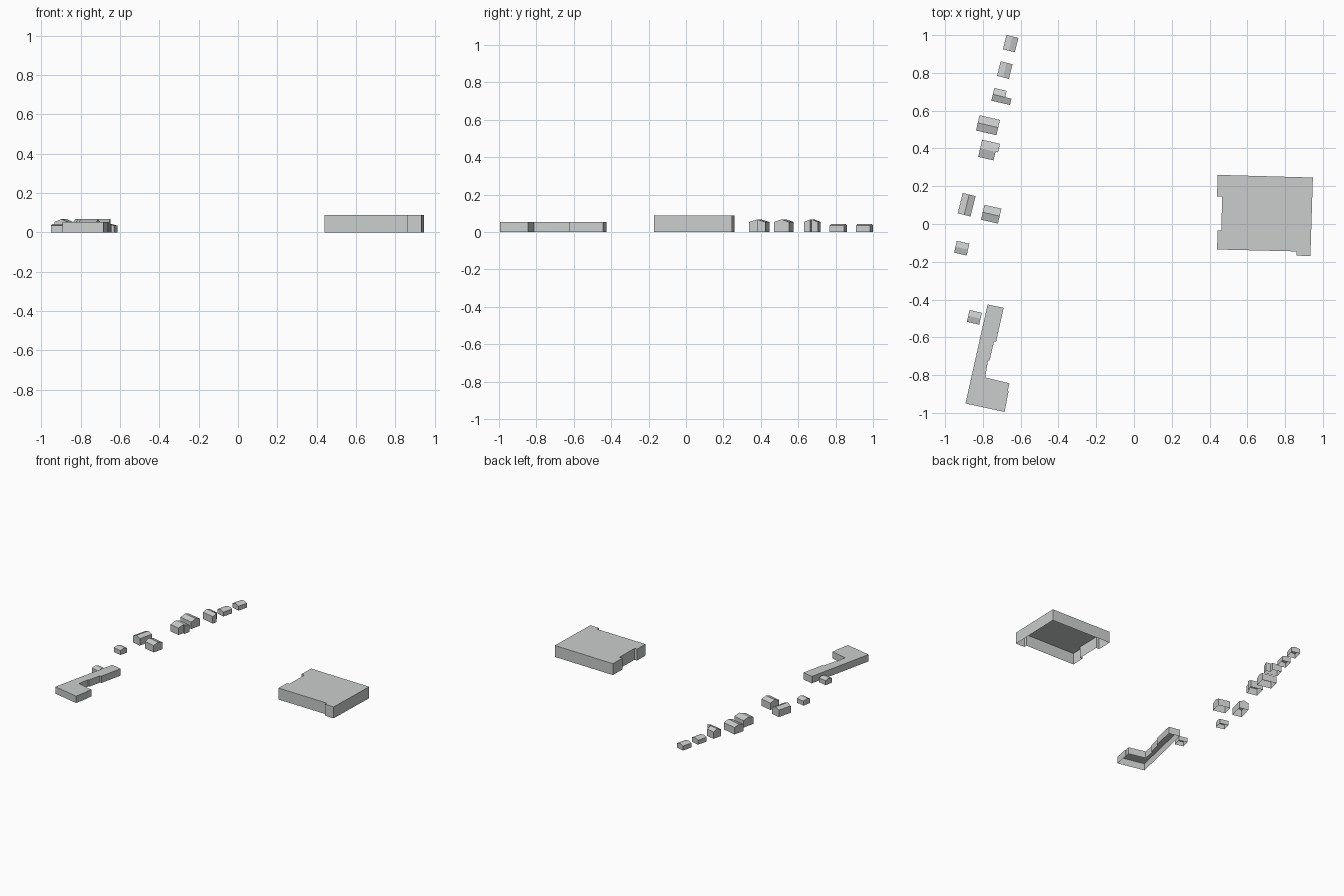
import bpy
import bmesh
from math import radians
from mathutils import Matrix, Vector

default_cube = bpy.data.objects.get("Cube")
if default_cube:
    bpy.data.objects.remove(default_cube, do_unlink=True)

# One pale grey for every building
grey = bpy.data.materials.new("pale_grey")
grey.use_nodes = True
colour = (0.6, 0.61, 0.61, 1)
grey.diffuse_color = colour
grey.node_tree.nodes["Principled BSDF"].inputs["Base Color"].default_value = colour


def finish(name, bm):
    """Weld the shell, merge coplanar faces and link it as an object."""
    bmesh.ops.remove_doubles(bm, verts=bm.verts, dist=1e-5)
    bmesh.ops.dissolve_limit(bm, angle_limit=radians(1), verts=bm.verts, edges=bm.edges)
    mesh = bpy.data.meshes.new(name)
    bm.to_mesh(mesh)
    bm.free()
    mesh.materials.append(grey)
    obj = bpy.data.objects.new(name, mesh)
    bpy.context.collection.objects.link(obj)
    return obj


def add_face(bm, points, flip=False):
    if flip:
        points = points[::-1]
    bm.faces.new([bm.verts.new(p) for p in points])


def flat_block(name, outline, height):
    """Flat roof over walls with an open underside; outline runs clockwise."""
    bm = bmesh.new()
    outline = outline[::-1]
    add_face(bm, [(x, y, height) for x, y in outline])
    for (ax, ay), (bx, by) in zip(outline, outline[1:] + outline[:1]):
        add_face(bm, [(ax, ay, 0), (bx, by, 0), (bx, by, height), (ax, ay, height)])
    return finish(name, bm)


def gabled_house(name, centre, length, span, turn, eave, ridge, cut=0, cut_side=0):
    """Gabled shell, ridge along local x; one half may stop short at its +x end."""
    bm = bmesh.new()
    start, end = -length / 2, length / 2
    for side in (-1, 1):
        flip = side > 0
        v = side * span / 2
        stop = end - cut if side == cut_side else end
        # long wall and roof slope
        add_face(bm, [(start, v, 0), (stop, v, 0), (stop, v, eave), (start, v, eave)], flip)
        add_face(bm, [(start, v, eave), (stop, v, eave), (stop, 0, ridge), (start, 0, ridge)], flip)
        # half gables
        for u, back in ((stop, False), (start, True)):
            add_face(bm, [(u, v, 0), (u, 0, 0), (u, 0, ridge), (u, v, eave)], flip != back)
        # wall left standing under the ridge beside a shortened half
        if stop < end:
            add_face(bm, [(stop, 0, 0), (end, 0, 0), (end, 0, ridge), (stop, 0, ridge)], flip)
    place = Matrix.Translation(Vector((*centre, 0))) @ Matrix.Rotation(radians(turn), 4, "Z")
    bm.transform(place)
    return finish(name, bm)


# Large hall with a recessed west side and a corner porch
flat_block("large_hall", [
    (.442, .26), (.947, .246), (.934, -.17), (.86, -.167), (.86, -.145),
    (.44, -.135), (.442, -.034), (.463, -.034), (.466, .145), (.44, .145)], .088)

# Long wing with a wide foot
flat_block("long_wing", [
    (-.775, -.426), (-.69, -.444), (-.73, -.622), (-.741, -.622),
    (-.765, -.722), (-.773, -.722), (-.788, -.812), (-.659, -.844),
    (-.669, -.884), (-.664, -.886), (-.685, -.995), (-.892, -.95)], .053)

# Row of houses: ridges run along or across the street
ALONG, ACROSS = 76, -13
LOW, TALL = (.034, .043), (.053, .067)
houses = [
    ("north_shed", (-.653, .955), .078, .065, ALONG, LOW),
    ("second_shed", (-.684, .815), .08, .065, ALONG, LOW),
    ("stepped_house", (-.698, .675), .101, .069, ACROSS, TALL, .034, 1),
    ("wide_house", (-.773, .523), .111, .083, ACROSS, TALL),
    ("notched_house", (-.767, .39), .097, .093, ACROSS, TALL, .014, -1),
    ("west_house", (-.886, .102), .111, .07, ALONG, TALL),
    ("east_house", (-.756, .052), .092, .081, ACROSS, TALL),
    ("west_shed", (-.912, -.128), .068, .064, ACROSS, LOW),
    ("south_shed", (-.845, -.494), .067, .064, ACROSS, LOW),
]
for name, centre, length, span, turn, heights, *step in houses:
    gabled_house(name, centre, length, span, turn, *heights, *step)
